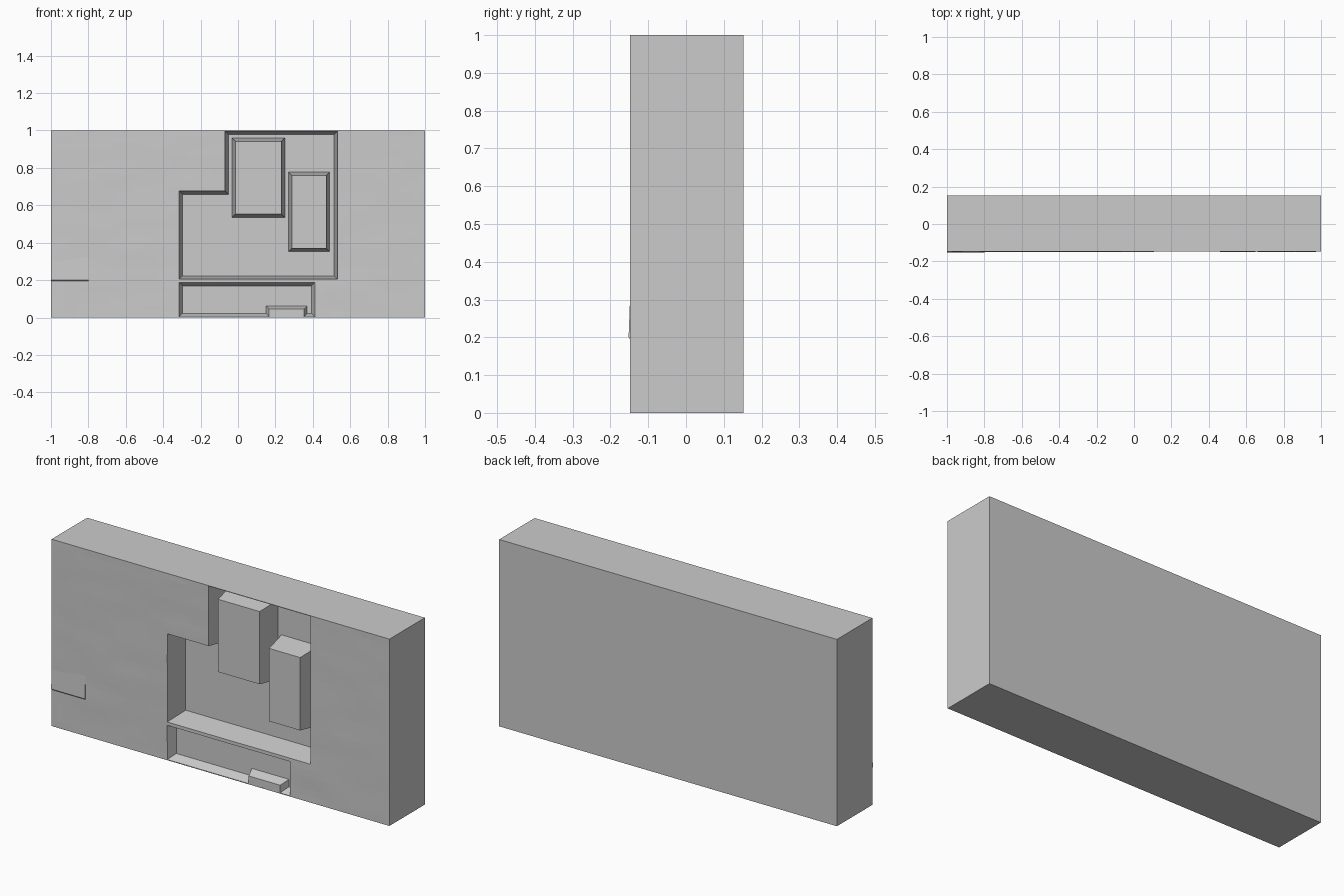
import bpy, bmesh
from mathutils import Vector, noise

cube = bpy.data.objects.get("Cube")
if cube:
    bpy.data.objects.remove(cube, do_unlink=True)

FRONT, BACK = -0.148, 0.152
WALL = 0.018            # sideways slope of every wall

grey = bpy.data.materials.new("plain grey")
grey.use_nodes = True
grey.diffuse_color = (0.6, 0.6, 0.6, 1)
grey.node_tree.nodes["Principled BSDF"].inputs["Base Color"].default_value = (0.6, 0.6, 0.6, 1)


def finish(name, bm):
    bmesh.ops.recalc_face_normals(bm, faces=bm.faces)
    mesh = bpy.data.meshes.new(name)
    bm.to_mesh(mesh)
    bm.free()
    mesh.materials.append(grey)
    obj = bpy.data.objects.new(name, mesh)
    bpy.context.collection.objects.link(obj)
    return obj


def rect(x0, x1, z0, z1):
    return [(x0, z0), (x1, z0), (x1, z1), (x0, z1)]


def inset(outline, d):
    """Shrink a counter-clockwise outline with square corners."""
    result = []
    for i, p in enumerate(outline):
        p = Vector(p)
        a = (p - Vector(outline[i - 1])).normalized()
        b = (Vector(outline[(i + 1) % len(outline)]) - p).normalized()
        result.append((p.x - (a.y + b.y) * d, p.y + (a.x + b.x) * d))
    return result


def loft(name, rings):
    """Solid through a list of (outline, y) rings."""
    bm = bmesh.new()
    loops = [[bm.verts.new((x, y, z)) for x, z in line] for line, y in rings]
    for lo, hi in zip(loops, loops[1:]):
        for i in range(len(lo)):
            bm.faces.new((lo[i - 1], lo[i], hi[i], hi[i - 1]))
    bm.faces.new(loops[0])
    bm.faces.new(loops[-1])
    return finish(name, bm)


# Slab with a very faintly uneven front face
bm = bmesh.new()
NX, NZ = 60, 30
grid = [[bm.verts.new((2 * i / NX - 1, FRONT, k / NZ)) for i in range(NX + 1)]
        for k in range(NZ + 1)]
for k in range(NZ):
    for i in range(NX):
        bm.faces.new((grid[k][i], grid[k][i + 1], grid[k + 1][i + 1], grid[k + 1][i]))
rim = [e for e in bm.edges if e.is_boundary]
new = bmesh.ops.extrude_edge_only(bm, edges=rim)["geom"]
for v in new:
    if isinstance(v, bmesh.types.BMVert):
        v.co.y = BACK
bmesh.ops.holes_fill(bm, edges=[e for e in bm.edges if e.is_boundary], sides=0)
for row in grid[1:-1]:
    for v in row[1:-1]:
        v.co.y += 0.0012 * noise.noise(Vector((v.co.x * 4, 0.5, v.co.z * 9)))
slab = finish("slab", bm)

# Recesses with sloping walls
upper = [(-0.315, 0.205), (0.532, 0.205), (0.532, 0.997), (-0.07, 0.997),
         (-0.07, 0.677), (-0.315, 0.677)]
lower = rect(-0.315, 0.411, 0.004, 0.187)
UPPER_FLOOR, LOWER_FLOOR = FRONT + 0.13, FRONT + 0.05
for name, line, floor in (("upper_cutter", upper, UPPER_FLOOR),
                          ("lower_cutter", lower, LOWER_FLOOR)):
    cutter = loft(name, [(line, FRONT - 0.1), (line, FRONT), (inset(line, WALL), floor)])
    cutter.hide_render = True
    mod = slab.modifiers.new(name, 'BOOLEAN')
    mod.operation, mod.solver, mod.object = 'DIFFERENCE', 'EXACT', cutter
    bpy.context.view_layer.objects.active = slab
    bpy.ops.object.modifier_apply(modifier=name)
    bpy.data.objects.remove(cutter, do_unlink=True)

# Tapered blocks rising from the upper recess
for name, line in (("tall_block", rect(-0.032, 0.25, 0.535, 0.96)),
                   ("side_block", rect(0.27, 0.49, 0.352, 0.778))):
    loft(name, [(line, UPPER_FLOOR + 0.01), (line, UPPER_FLOOR),
                (inset(line, WALL), FRONT)])

# Small block on the bottom edge of the lower recess
loft("small_block", [(rect(0.15, 0.37, 0, 0.062), LOWER_FLOOR),
                     (rect(0.167, 0.353, 0, 0.045), FRONT)])

# Faintly raised wedge on the left end of the front face
bm = bmesh.new()
pts = [[bm.verts.new((x, y, z)) for x in (-1, -0.8)]
       for y, z in ((FRONT + 0.004, 0.19), (FRONT - 0.004, 0.2), (FRONT + 0.002, 0.36),
                    (FRONT + 0.004, 0.36))]
for i in range(4):
    bm.faces.new((pts[i - 1][0], pts[i][0], pts[i][1], pts[i - 1][1]))
for s in (0, 1):
    bm.faces.new([p[s] for p in pts])
finish("end_ridge", bm)
